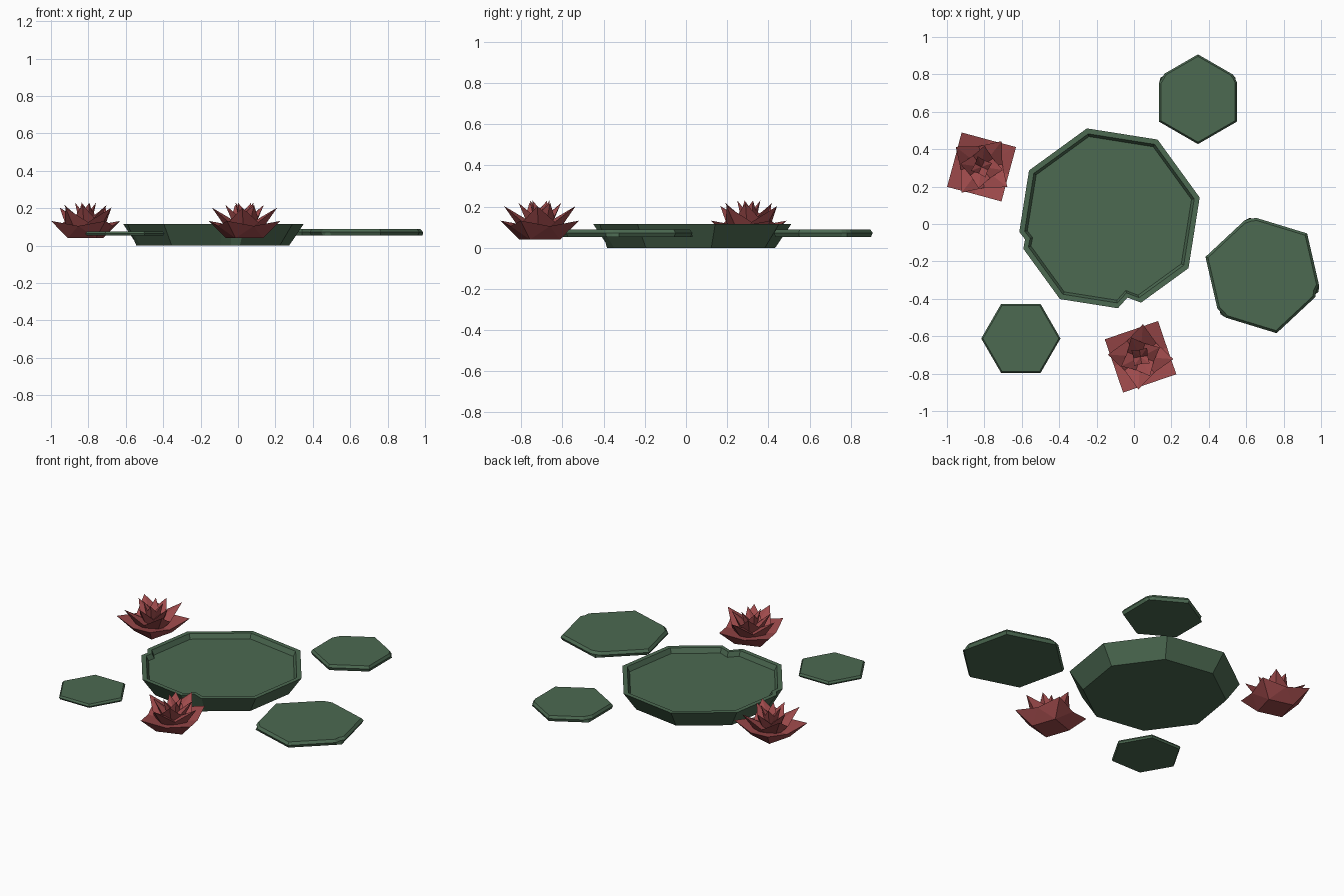
import bpy, bmesh
from math import cos, sin, radians
from mathutils import Vector

if "Cube" in bpy.data.objects:
    bpy.data.objects.remove(bpy.data.objects["Cube"])


def material(name, rgb):
    m = bpy.data.materials.new(name)
    m.diffuse_color = (*rgb, 1)
    m.use_nodes = True
    m.node_tree.nodes["Principled BSDF"].inputs["Base Color"].default_value = m.diffuse_color
    return m


GREEN = material("leaf green", (0.072, 0.142, 0.083))
RED = material("petal red", (0.34, 0.068, 0.070))


def finish(bm, name, mat):
    bmesh.ops.recalc_face_normals(bm, faces=bm.faces)
    mesh = bpy.data.meshes.new(name)
    bm.to_mesh(mesh)
    bm.free()
    mesh.materials.append(mat)
    obj = bpy.data.objects.new(name, mesh)
    bpy.context.collection.objects.link(obj)


def bridge(bm, a, b):
    n = len(a)
    for i in range(n):
        j = (i + 1) % n
        bm.faces.new((a[i], a[j], b[j], b[i]))


def outline(sides, radius, start, notches, notched):
    """Regular polygon; notches maps a corner to (edge fraction, inward scale)."""
    corners = [Vector((cos(radians(start + 360 * i / sides)),
                       sin(radians(start + 360 * i / sides)))) * radius
               for i in range(sides)]
    pts = []
    for i, c in enumerate(corners):
        if i in notches:
            f, depth = notches[i]
            pts += [c.lerp(corners[i - 1], f),
                    c * (depth if notched else 1),
                    c.lerp(corners[(i + 1) % sides], f)]
        else:
            pts.append(c)
    return pts


def pad(name, centre, sides, radius, start, profile, notches):
    """Stack rings of (radius scale, height, notched) and cap both ends."""
    bm = bmesh.new()
    rings = []
    for s, z, notched in profile:
        pts = outline(sides, radius * s, start, notches, notched)
        rings.append([bm.verts.new((centre[0] + p.x, centre[1] + p.y, z)) for p in pts])
    for a, b in zip(rings, rings[1:]):
        bridge(bm, a, b)
    bm.faces.new(rings[0])
    bm.faces.new(rings[-1])
    finish(bm, name, GREEN)


# Large dished pad with raised rim and two notches
pad("large_pad", (-0.135, 0.025), 8, 0.50, 13.5,
    [(0.84, 0.0, False), (1, 0.115, True), (0.94, 0.115, True), (0.91, 0.085, True)],
    {4: (0.13, 0.92), 6: (0.18, 0.86)})

# Small flat pads with bevelled edges
thick = [(0.965, 0.053, False), (1, 0.072, True), (0.955, 0.088, True)]
thin = [(0.965, 0.053, False), (1, 0.064, True), (0.955, 0.076, True)]
pad("right_pad", (0.69, -0.27), 6, 0.322, 43, thick,
    {1: (0.12, 0.95), 3: (0.12, 0.94), 5: (0.12, 0.92)})
pad("back_pad", (0.342, 0.667), 6, 0.24, 90, thick,
    {1: (0.14, 0.93), 5: (0.12, 0.95)})
pad("left_pad", (-0.605, -0.612), 6, 0.212, 0, thin, {})

# Flower layers: turn, base radius, base z, tip radius, tip z, valley radius, valley z, heart z
LAYERS = [(0, 0.11, 0.04, 0.213, 0.132, 0.150, 0.105, 0.08),
          (22, 0.075, 0.06, 0.175, 0.203, 0.112, 0.125, 0.10),
          (52, 0.05, 0.08, 0.115, 0.218, 0.075, 0.150, 0.12),
          (80, 0.03, 0.10, 0.060, 0.230, 0.038, 0.180, 0.16)]


def flower(name, cx, cy, start):
    bm = bmesh.new()
    for turn, rb, zb, rt, zt, rv, zv, zh in LAYERS:
        def ring_vert(deg, r, z):
            a = radians(start + turn + deg)
            return bm.verts.new((cx + r * cos(a), cy + r * sin(a), z))
        base = [ring_vert(90 * i, rb, zb) for i in range(4)]
        tips = [ring_vert(90 * i, rt, zt) for i in range(4)]
        dips = [ring_vert(90 * i + 45, rv, zv) for i in range(4)]
        heart = bm.verts.new((cx, cy, zh))
        bm.faces.new(base)
        for i in range(4):
            j = (i + 1) % 4
            # outside of the petals
            bm.faces.new((base[i], dips[i], tips[i]))
            bm.faces.new((base[i], base[j], dips[i]))
            bm.faces.new((base[j], tips[j], dips[i]))
            # inside of the petals
            bm.faces.new((tips[i], dips[i], heart))
            bm.faces.new((dips[i], tips[j], heart))
    finish(bm, name, RED)


flower("left_flower", -0.815, 0.305, 30)
flower("front_flower", 0.035, -0.71, 64)
